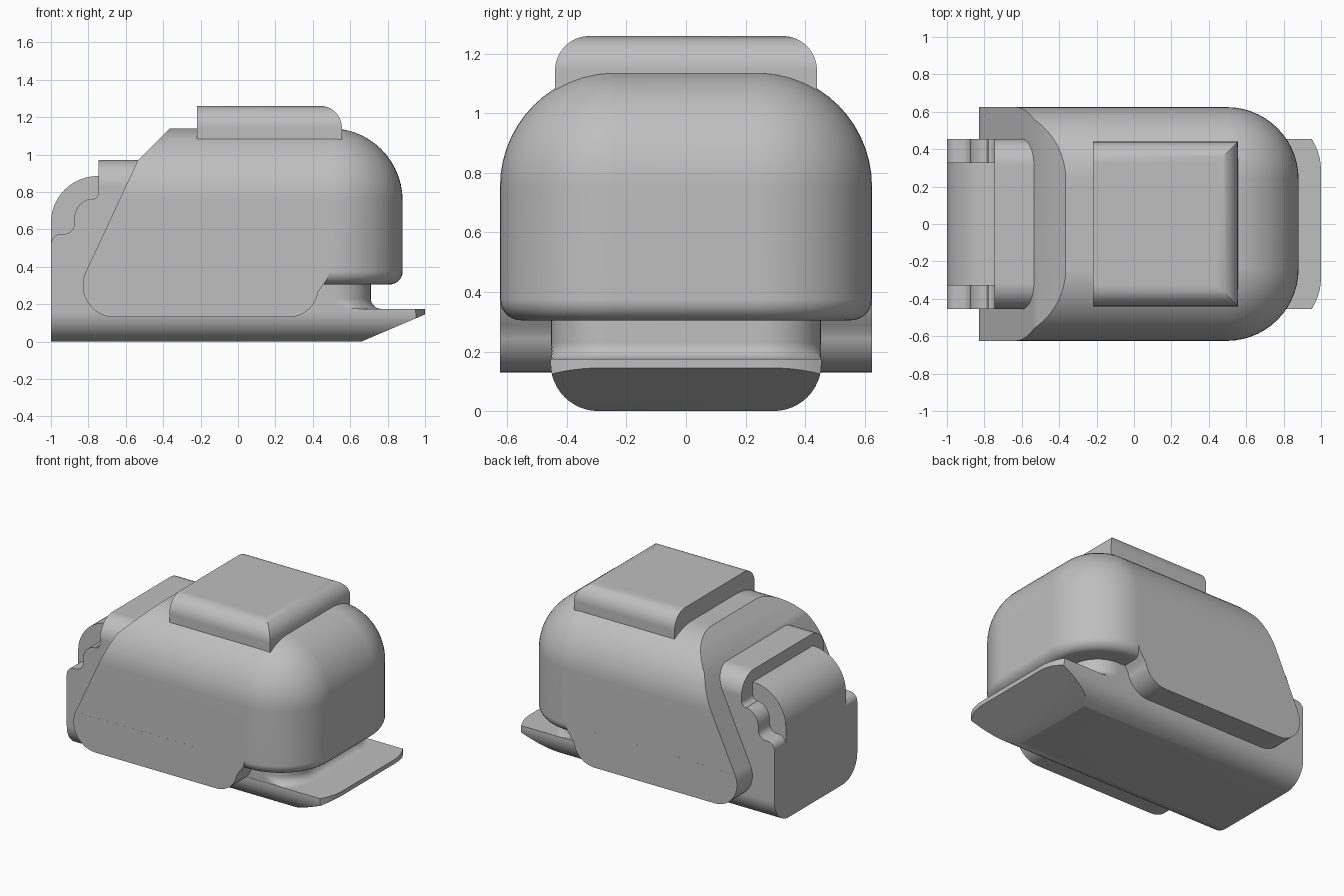
import bpy, bmesh, math

if "Cube" in bpy.data.objects:
    bpy.data.objects.remove(bpy.data.objects["Cube"])

grey = bpy.data.materials.new("light_grey")
grey.diffuse_color = (0.52, 0.52, 0.52, 1)
grey.use_nodes = True
grey.node_tree.nodes["Principled BSDF"].inputs["Base Color"].default_value = grey.diffuse_color


def arc(cx, cy, r, a0, a1, n=12):
    angs = [math.radians(a0 + (a1 - a0) * i / n) for i in range(n + 1)]
    return [(cx + r * math.cos(a), cy + r * math.sin(a)) for a in angs]


def loft(name, rings):
    """Closed solid through matching rings of 3D points."""
    bm = bmesh.new()
    vs = [[bm.verts.new(p) for p in ring] for ring in rings]
    n = len(vs[0])
    for a, b in zip(vs, vs[1:]):
        for i in range(n):
            j = (i + 1) % n
            bm.faces.new((a[i], a[j], b[j], b[i]))
    bm.faces.new(vs[0][::-1])
    bm.faces.new(vs[-1])
    bmesh.ops.remove_doubles(bm, verts=bm.verts, dist=1e-5)
    bmesh.ops.recalc_face_normals(bm, faces=bm.faces)
    me = bpy.data.meshes.new(name)
    bm.to_mesh(me)
    bm.free()
    me.materials.append(grey)
    ob = bpy.data.objects.new(name, me)
    bpy.context.collection.objects.link(ob)
    return ob


def prism(name, axis, pts, lo, hi):
    put = {"x": lambda p, t: (t, p[0], p[1]),
           "y": lambda p, t: (p[0], t, p[1]),
           "z": lambda p, t: (p[0], p[1], t)}[axis]
    return loft(name, [[put(p, t) for p in pts] for t in (lo, hi)])


def outline(xb, xf, w, r, d=0.0, n=14):
    """Plan outline with two rounded front corners, inset by d."""
    r2 = max(r - d, 0)
    x, y = xf - d - r2, w - d - r2
    return ([(xb, -w + d)] + arc(x, -y, r2, -90, 0, n)
            + arc(x, y, r2, 0, 90, n) + [(xb, w - d)])


def intersect(ob, *cutters):
    bpy.context.view_layer.objects.active = ob
    for c in cutters:
        m = ob.modifiers.new("cut", "BOOLEAN")
        m.operation = "INTERSECT"
        m.solver = "EXACT"
        m.object = c
        bpy.ops.object.modifier_apply(modifier=m.name)
        bpy.data.objects.remove(c, do_unlink=True)


def finish(ob):
    bpy.ops.object.select_all(action="DESELECT")
    ob.select_set(True)
    bpy.context.view_layer.objects.active = ob
    bpy.ops.object.shade_smooth_by_angle(angle=math.radians(30))
    m = ob.modifiers.new("even_shading", "WEIGHTED_NORMAL")
    m.keep_sharp = True


STEPS = [math.radians(90 * i / 14) for i in range(15)]

# Main shell: rounded box with soft lower lip, sloped back
rings = [(0.07 * (1 - math.sin(t)), 0.305 + 0.07 * (1 - math.cos(t))) for t in STEPS[::2]]
rings += [(0.385 * (1 - math.cos(t)), 0.755 + 0.385 * math.sin(t)) for t in STEPS]
shell = loft("shell", [[(x, y, z) for x, y in outline(-1.2, 0.88, 0.625, 0.385, d)]
                       for d, z in rings])
heel = arc(-0.66, 0.30, 0.17, 154.6, 270)
side = [(1.2, 1.305), (-0.2, 1.305), (-0.535, 0.97)] + heel + [(1.2, 0.13)]
intersect(shell, prism("side_cutter", "y", side, -1, 1))
finish(shell)

# Lower skirt of the shell
skirt = heel + arc(0.27, 0.29, 0.16, 270, 350) + [(0.445, 0.29), (0.475, 0.33), (0.49, 0.375)]
finish(prism("lower_skirt", "y", skirt, -0.625, 0.625))

# Raised pad on the roof, rounded on the front and sides
pad_rings = [(0, 1.08)] + [(0.115 * (1 - math.cos(t)), 1.145 + 0.115 * math.sin(t)) for t in STEPS]
finish(loft("top_pad", [[(x, y, z) for x, y in outline(-0.22, 0.555, 0.44, 0, d)]
                        for d, z in pad_rings]))

# Core: base with front tongue and stepped rear housing
core_side = [(-1, 0), (0.66, 0), (1, 0.145), (1, 0.175), (0.0, 0.175), (-0.4, 0.97), (-0.745, 0.97)]
core_side += arc(-0.785, 0.80, 0.04, 0, -80, 6)
core_side += arc(-0.77, 0.66, 0.105, 98, 180, 8)
core_side += arc(-0.93, 0.63, 0.055, 0, -90, 6)
core_side += arc(-0.945, 0.52, 0.055, 90, 180, 6)
core = prism("core_base", "y", core_side, -0.6, 0.6)
section = (arc(0.295, 0.16, 0.16, -90, 0) + arc(0.315, 0.83, 0.14, 0, 90)
           + arc(-0.315, 0.83, 0.14, 90, 180) + arc(-0.295, 0.16, 0.16, 180, 270))
intersect(core, prism("section_cutter", "x", section, -1.3, 1.3),
          prism("plan_cutter", "z", outline(-1.2, 1.0, 0.6, 0.315), -0.5, 1.5))
finish(core)

# Rounded centre block at the rear
block = [(-0.99, 0.3), (-0.6, 0.3), (-0.6, 0.885)] + arc(-0.75, 0.635, 0.25, 90, 180) + [(-1.0, 0.5), (-0.99, 0.5)]
finish(prism("rear_block", "y", block, -0.33, 0.33))

# Neck between tongue and shell, flared at its foot
neck_rings = [(-0.055, 0.16)]
neck_rings += [(-0.055 * (1 - math.sin(t)), 0.175 + 0.055 * (1 - math.cos(t))) for t in STEPS[::2]]
neck_rings += [(0, 0.34)]
finish(loft("neck", [[(x, max(-0.453, min(0.453, y)), z)
                      for x, y in outline(-0.1, 0.71, 0.453, 0.2, d)]
                     for d, z in neck_rings]))
